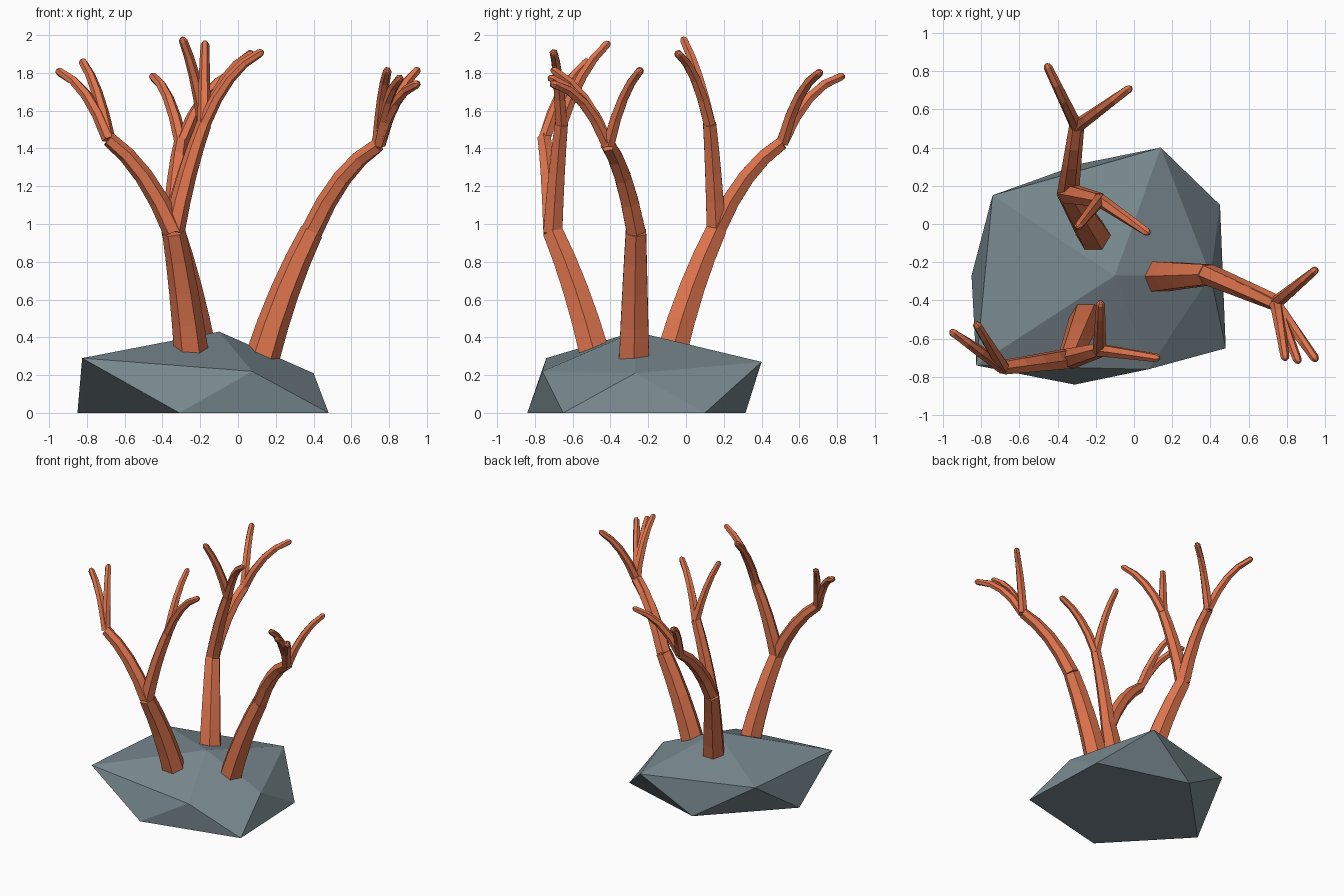
import bpy, bmesh, math
from mathutils import Vector

if "Cube" in bpy.data.objects:
    bpy.data.objects.remove(bpy.data.objects["Cube"])


def material(name, color):
    m = bpy.data.materials.new(name)
    m.diffuse_color = (*color, 1)
    m.use_nodes = True
    m.node_tree.nodes["Principled BSDF"].inputs["Base Color"].default_value = m.diffuse_color
    return m


def finish(bm, name, mat):
    bmesh.ops.recalc_face_normals(bm, faces=bm.faces)
    me = bpy.data.meshes.new(name)
    bm.to_mesh(me)
    bm.free()
    me.materials.append(mat)
    ob = bpy.data.objects.new(name, me)
    bpy.context.collection.objects.link(ob)
    return ob


def limb(bm, a, b, r0, r1, bulge, tip=False, steps=4, sides=6):
    """Tapered six-sided tube that starts steep and arches outwards."""
    a, b = Vector(a), Vector(b)
    flat = Vector((b.x - a.x, b.y - a.y, 0))
    ctrl = (a + b) / 2 - flat * 0.08 + Vector((0, 0, 2 * bulge * flat.length))

    def tangent(t):
        return ((ctrl - a) * (1 - t) + (b - ctrl) * t).normalized()

    stations = []
    for i in range(steps + 1):
        t = i / steps
        p = a * (1 - t) ** 2 + ctrl * 2 * t * (1 - t) + b * t * t
        stations.append((p, tangent(t), r0 + (r1 - r0) * t))
    if tip:  # rounded end
        d = tangent(1)
        stations.append((b + d * r1 * 0.6, d, r1 * 0.75))
        stations.append((b + d * r1 * 0.95, d, r1 * 0.3))
    rings = []
    for p, d, r in stations:
        u = (Vector((1, 0, 0)) - d * d.x).normalized()
        v = d.cross(u)
        rings.append([bm.verts.new(p + (u * math.cos(k * math.tau / sides)
                                        + v * math.sin(k * math.tau / sides)) * r)
                      for k in range(sides)])
    for lo, hi in zip(rings, rings[1:]):
        for k in range(sides):
            n = (k + 1) % sides
            bm.faces.new((lo[k], lo[n], hi[n], hi[k]))
    bm.faces.new(rings[0][::-1])
    bm.faces.new(rings[-1])


coral_mat = material("coral orange", (0.73, 0.175, 0.075))
rock_mat = material("slate grey", (0.19, 0.25, 0.275))

# Rock: a squashed, uneven icosahedron with a flat underside
upper = [(0.40, -0.27, 0.21), (0.14, 0.40, 0.27), (-0.74, 0.15, 0.295),
         (-0.825, -0.74, 0.29), (0.075, -0.76, 0.22)]
lower = [(0.45, 0.10, 0), (-0.28, 0.315, 0), (-0.85, -0.27, 0),
         (-0.31, -0.84, 0), (0.48, -0.65, 0)]
bm = bmesh.new()
up = [bm.verts.new(p) for p in upper]
lo = [bm.verts.new(p) for p in lower]
top = bm.verts.new((-0.10, -0.27, 0.43))
for i in range(5):
    j = (i + 1) % 5
    bm.faces.new((top, up[i], up[j]))
    bm.faces.new((up[i], lo[i], up[j]))
    bm.faces.new((lo[i], lo[j], up[j]))
bm.faces.new(lo[::-1])
finish(bm, "rock", rock_mat)

# Corals: base, first fork, then each second fork with its two tips
corals = {
    "coral_back": ((-0.20, -0.08, 0.30), (-0.345, 0.16, 0.97), [
        ((-0.30, 0.51, 1.43), [(-0.45, 0.82, 1.78), (-0.03, 0.705, 1.80)]),
        ((-0.18, 0.125, 1.53), [(-0.29, -0.01, 1.97), (0.065, -0.04, 1.90)])]),
    "coral_right": ((0.125, -0.275, 0.28), (0.39, -0.265, 0.96), [
        ((0.745, -0.41, 1.42), [(0.945, -0.245, 1.81), (0.79, -0.695, 1.81)]),
        ((0.74, -0.415, 1.42), [(0.855, -0.71, 1.77), (0.945, -0.70, 1.74)])]),
    "coral_front": ((-0.245, -0.48, 0.30), (-0.34, -0.705, 0.96), [
        ((-0.685, -0.75, 1.45), [(-0.945, -0.57, 1.805), (-0.82, -0.53, 1.855)]),
        ((-0.18, -0.66, 1.53), [(-0.175, -0.42, 1.95), (0.115, -0.70, 1.905)])]),
}
for name, (base, fork, branches) in corals.items():
    bm = bmesh.new()
    limb(bm, base, fork, 0.092, 0.062, 0.08)
    for joint, tips in branches:
        limb(bm, fork, joint, 0.058, 0.040, 0.14)
        for t in tips:
            limb(bm, joint, t, 0.036, 0.023, 0.18, tip=True)
    finish(bm, name, coral_mat)
